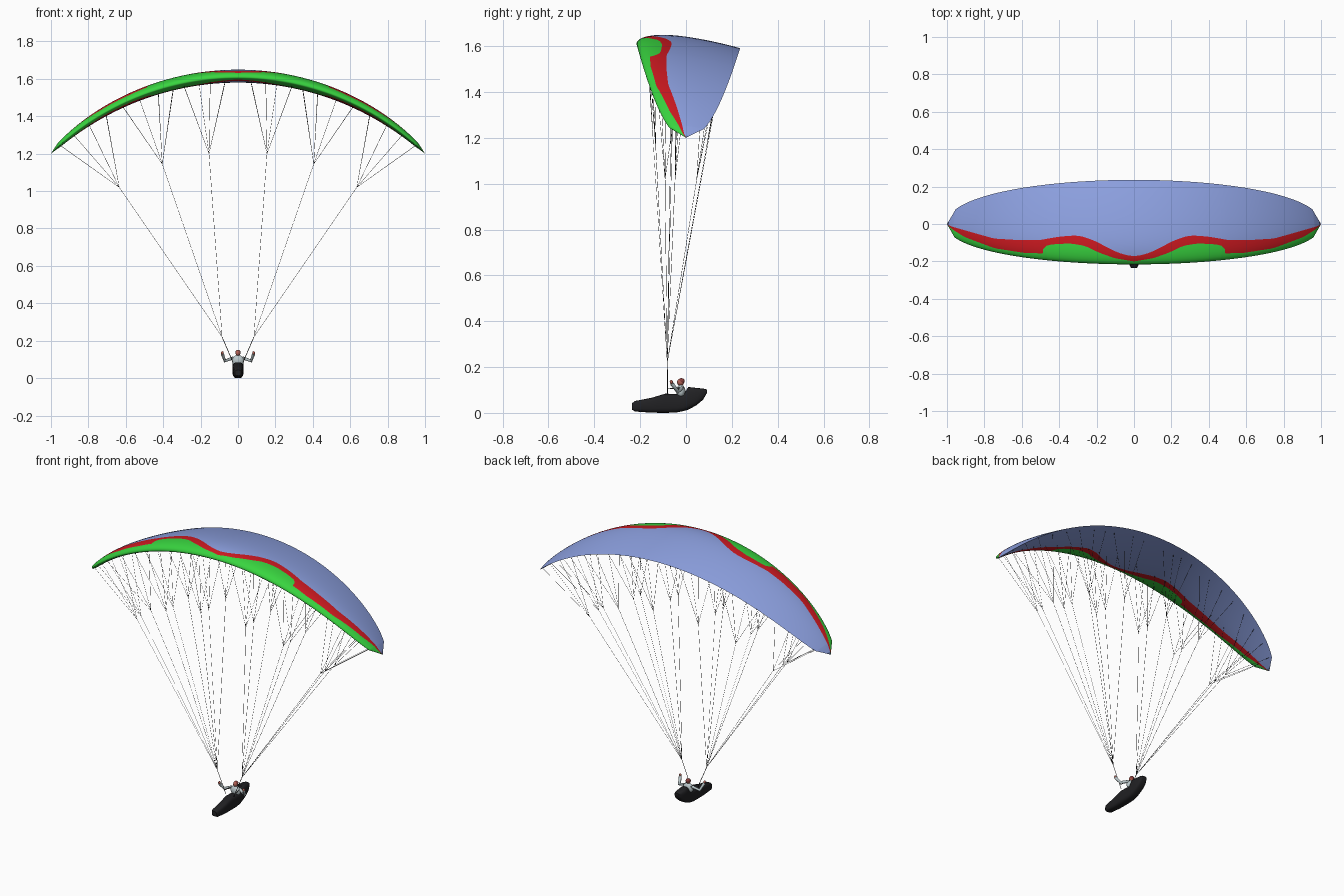
import bpy, bmesh, math
from mathutils import Vector

if "Cube" in bpy.data.objects:
    bpy.data.objects.remove(bpy.data.objects["Cube"])


def material(name, rgb):
    m = bpy.data.materials.new(name)
    m.diffuse_color = (*rgb, 1)
    m.use_nodes = True
    m.node_tree.nodes["Principled BSDF"].inputs["Base Color"].default_value = m.diffuse_color
    return m


BLUE = material("blue_cloth", (0.27, 0.36, 0.76))
RED = material("red_cloth", (0.62, 0.01, 0.015))
GREEN = material("green_cloth", (0.04, 0.66, 0.05))
BLACK = material("black_shell", (0.015, 0.015, 0.017))
JACKET = material("pale_jacket", (0.5, 0.58, 0.6))
SKIN = material("skin", (0.45, 0.12, 0.09))
CORD = material("cord", (0.03, 0.03, 0.03))


def mesh_object(name, bm, mats, angle=40):
    bmesh.ops.recalc_face_normals(bm, faces=bm.faces)
    me = bpy.data.meshes.new(name)
    bm.to_mesh(me)
    bm.free()
    for m in mats:
        me.materials.append(m)
    ob = bpy.data.objects.new(name, me)
    bpy.context.collection.objects.link(ob)
    bpy.ops.object.select_all(action='DESELECT')
    ob.select_set(True)
    bpy.context.view_layer.objects.active = ob
    bpy.ops.object.shade_smooth_by_angle(angle=math.radians(angle))
    return ob


def tubes(name, paths, radius, mat, res=0):
    cu = bpy.data.curves.new(name, 'CURVE')
    cu.dimensions = '3D'
    cu.bevel_depth, cu.bevel_resolution, cu.use_fill_caps = radius, res, True
    for path in paths:
        sp = cu.splines.new('POLY')
        sp.points.add(len(path) - 1)
        for p, co in zip(sp.points, path):
            p.co = (*co, 1)
    cu.materials.append(mat)
    ob = bpy.data.objects.new(name, cu)
    bpy.context.collection.objects.link(ob)
    return ob


def ball(name, loc, radii, mat):
    bm = bmesh.new()
    bmesh.ops.create_uvsphere(bm, u_segments=20, v_segments=12, radius=1)
    for v in bm.verts:
        v.co = Vector(a * r for a, r in zip(v.co, radii)) + Vector(loc)
    return mesh_object(name, bm, [mat], 60)


def interp(x, table):
    for (x0, y0), (x1, y1) in zip(table, table[1:]):
        if x <= x1:
            return y0 + (y1 - y0) * (x - x0) / (x1 - x0)
    return table[-1][1]


# Canopy shape: elliptical plan bent over an arc, wing section at each station
R, ZC = 1.45, 0.15


def plan(x):
    x = abs(x)
    k = (1 - min(x, 0.955) ** 2) ** 0.45
    if x > 0.955:
        k *= max(0, (1 - x) / 0.045)
    return -0.216 * k, 0.452 * k          # nose y, chord


def wing(x, s, upper):
    nose, c = plan(x)
    t = 5 * (.2969 * math.sqrt(s) - .126 * s - .3516 * s**2 + .2843 * s**3 - .1036 * s**4)
    h = 0.04 * (0.5 - s) + (0.2 if upper else -0.1) * t
    a = math.asin(x / R)
    r = R + h * c
    return Vector((r * math.sin(a), nose + s * c, ZC + r * math.cos(a)))


# Colour borders, seen from the top (|x|, y)
green_edge = [(0, -.2), (.1, -.183), (.19, -.15), (.25, -.117), (.33, -.104), (.42, -.108),
              (.455, -.116), (.472, -.135), (.476, -.157), (.57, -.155), (.73, -.13),
              (.89, -.07), (1, -.005)]
red_edge = [(0, -.172), (.05, -.165), (.1, -.145), (.2, -.092), (.26, -.068), (.31, -.061),
            (.39, -.068), (.49, -.086), (.6, -.086), (.73, -.078), (.86, -.042), (1, -.004)]

half = sorted([0.955 * math.sin(math.pi / 2 * i / 44) for i in range(1, 45)]
              + [.455, .472, .476, .97, .985, 1])
stations = [-x for x in reversed(half)] + [0] + half
N1, N2, N3 = 8, 4, 14
N = N1 + N2 + N3
bm = bmesh.new()
rings = []
for x in stations:
    nose, c = plan(x)
    c = max(c, 1e-6)
    sg = min(max((interp(abs(x), green_edge) - nose) / c, .015), .48)
    sr = min(max((interp(abs(x), red_edge) - nose) / c, sg + .015), .52)
    s = [sg * (i / N1) ** 2 for i in range(N1)]
    s += [sg + (sr - sg) * i / N2 for i in range(N2)]
    s += [sr + (1 - sr) * i / N3 for i in range(N3 + 1)]
    pts = [wing(x, v, True) for v in reversed(s)] + [wing(x, v, False) for v in s[1:-1]]
    rings.append([bm.verts.new(p) for p in pts])
for a, b in zip(rings, rings[1:]):
    for j in range(2 * N):
        k = (j + 1) % (2 * N)
        f = bm.faces.new((a[j], a[k], b[k], b[j]))
        row = N - 1 - j if j < N else j - N
        f.material_index = 0 if row < N1 else 1 if row < N1 + N2 else 2
bmesh.ops.remove_doubles(bm, verts=bm.verts, dist=1e-6)
mesh_object("canopy", bm, [GREEN, RED, BLUE], 60)

# Suspension lines: three rows, each fanning out from three knots per side
groups = [(.155, 1.2, (.07, .15, .21, .29)),
          (.405, 1.145, (.35, .43, .53, .62)),
          (.635, 1.02, (.71, .80, .88, .95))]
for side, label in ((1, "right"), (-1, "left")):
    riser = Vector((side * .085, -.082, .22))
    paths = []
    for s in (.1, .34, .86):
        for kx, kz, ends in groups:
            tops = [wing(side * x, s, False) for x in ends]
            mean = sum(tops, Vector()) / len(tops)
            f = (kz - riser.z) / (mean.z - riser.z)
            knot = Vector((side * kx, riser.y + f * (mean.y - riser.y), kz))
            paths.append([riser, knot])
            paths += [[knot, t] for t in tops]
    tubes("lines_" + label, paths, .0008, CORD)
    hip = (side * .028, -.08, .085)
    tubes("riser_" + label, [[hip, (side * .04, -.08, .115), riser],
                             [(side * .04, -.08, .105), (side * .026, -.01, .11)]], .0018, CORD)

# Pod harness: loft of rounded sections (y, bottom, top, half width)
pod = [(-.235, .014, .043, .016), (-.222, .006, .052, .023), (-.15, .001, .066, .027),
       (-.09, 0, .084, .029), (-.04, .002, .082, .03), (-.01, .008, .08, .03),
       (.01, .014, .113, .03), (.045, .033, .109, .028), (.075, .058, .106, .024),
       (.092, .088, .102, .016)]
bm = bmesh.new()
rings = []
for y, z0, z1, w in pod:
    ring = []
    for i in range(20):
        a = 2 * math.pi * i / 20
        px, pz = (math.copysign(abs(v) ** 0.6, v) for v in (math.cos(a), math.sin(a)))
        ring.append(bm.verts.new((w * px, y, (z0 + z1) / 2 + (z1 - z0) / 2 * pz)))
    rings.append(ring)
for a, b in zip(rings, rings[1:]):
    for j in range(20):
        bm.faces.new((a[j], a[(j + 1) % 20], b[(j + 1) % 20], b[j]))
bm.faces.new(rings[0])
bm.faces.new(rings[-1])
mesh_object("pod_harness", bm, [BLACK], 45)

# Pilot: torso, head, helmet and raised arms
ball("torso", (0, -.022, .093), (.033, .02, .03), JACKET)
ball("head", (0, -.024, .134), (.013, .015, .016), SKIN)
ball("helmet", (0, -.02, .139), (.0135, .0145, .0125), material("helmet_red", (.25, .05, .045)))
for side, label in ((1, "right"), (-1, "left")):
    shoulder, elbow, hand = [(side * .026, -.02, .108), (side * .07, -.035, .092),
                             (side * .083, -.062, .128)]
    tubes("arm_" + label, [[shoulder, elbow, hand]], .0085, JACKET, 3)
    ball("hand_" + label, (side * .084, -.064, .135), (.007, .007, .009), SKIN)
